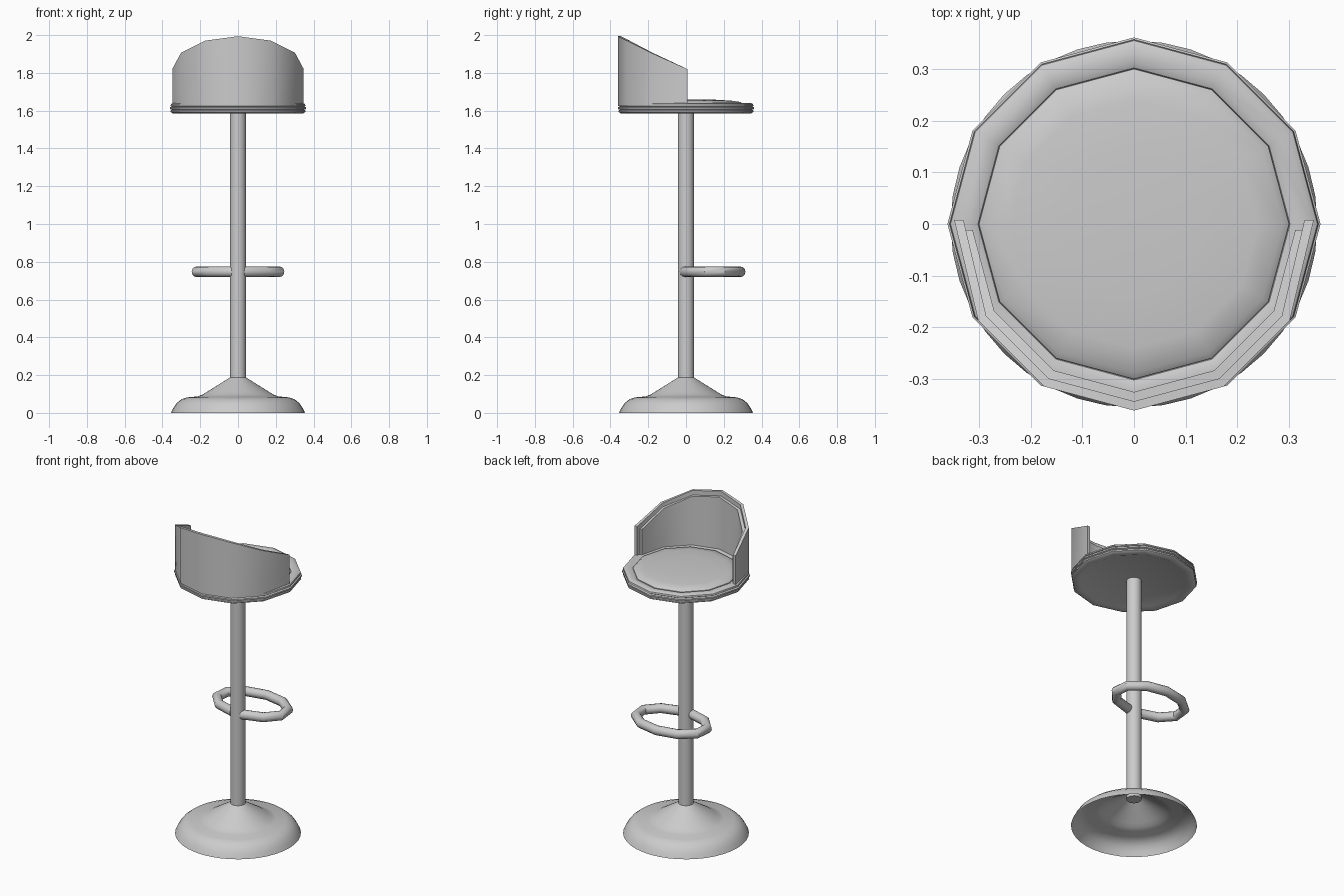
import bpy, bmesh, math
from mathutils import Vector

cube = bpy.data.objects.get("Cube")
if cube:
    bpy.data.objects.remove(cube)

grey = bpy.data.materials.new("plain grey")
grey.use_nodes = True
colour = (0.6, 0.6, 0.6, 1)
grey.diffuse_color = colour
grey.node_tree.nodes["Principled BSDF"].inputs["Base Color"].default_value = colour


def finish(name, bm, angle=35):
    bmesh.ops.remove_doubles(bm, verts=bm.verts, dist=0.0005)
    bmesh.ops.recalc_face_normals(bm, faces=bm.faces)
    mesh = bpy.data.meshes.new(name)
    bm.to_mesh(mesh)
    bm.free()
    mesh.materials.append(grey)
    obj = bpy.data.objects.new(name, mesh)
    bpy.context.collection.objects.link(obj)
    bpy.ops.object.select_all(action="DESELECT")
    obj.select_set(True)
    bpy.context.view_layer.objects.active = obj
    bpy.ops.object.shade_smooth_by_angle(angle=math.radians(angle))
    return obj


def lathe(name, profile, sides, angle=35):
    """Spin a radius/height profile around the z axis."""
    bm = bmesh.new()
    verts = [bm.verts.new((r, 0, z)) for r, z in profile]
    edges = [bm.edges.new(pair) for pair in zip(verts, verts[1:])]
    bmesh.ops.spin(bm, geom=verts + edges, cent=(0, 0, 0), axis=(0, 0, 1),
                   angle=math.tau, steps=sides, use_duplicate=False)
    return finish(name, bm, angle)


def loft(name, rings):
    """Skin a row of closed cross-sections and cap both ends."""
    bm = bmesh.new()
    rows = [[bm.verts.new(p) for p in ring] for ring in rings]
    for a, b in zip(rows, rows[1:]):
        for i in range(len(a)):
            j = (i + 1) % len(a)
            bm.faces.new((a[i], a[j], b[j], b[i]))
    bm.faces.new(rows[0])
    bm.faces.new(rows[-1][::-1])
    return finish(name, bm)


# Hollow flared base and the pole
lathe("base", [(0.355, 0), (0.343, 0.025), (0.325, 0.052), (0.30, 0.072), (0.27, 0.082),
               (0.215, 0.087), (0.19, 0.096), (0.165, 0.111), (0.042, 0.188)], 40, 50)
lathe("pole", [(0, 0.17), (0.043, 0.17), (0.043, 1.6), (0, 1.6)], 24)

# Foot ring: an oval tube whose open ends meet the pole
ring = []
count = 10
for k in range(count + 1):
    a = math.radians(-82 + 344 * k / count)
    centre = Vector((0.225 * math.cos(a), 0.14 + 0.147 * math.sin(a), 0.747))
    out = Vector((0.147 * math.cos(a), 0.225 * math.sin(a), 0)).normalized()
    ring.append([centre + 0.028 * (out * math.cos(t) + Vector((0, 0, math.sin(t))))
                 for t in (math.tau * s / 12 for s in range(12))])
loft("foot_ring", ring)

# Twelve-sided seat: ridged rim and a softly domed cushion
lathe("seat_rim", [(0, 1.592), (0.30, 1.592), (0.315, 1.586), (0.345, 1.586), (0.357, 1.593),
                   (0.357, 1.601), (0.350, 1.605), (0.361, 1.609), (0.361, 1.618),
                   (0.351, 1.622), (0.357, 1.626), (0.355, 1.635), (0.345, 1.641),
                   (0.315, 1.641), (0.302, 1.635), (0.295, 1.62)], 12)
lathe("seat_cushion", [(0.302, 1.62), (0.300, 1.637), (0.288, 1.646), (0.24, 1.653),
                       (0.14, 1.659), (0, 1.660)], 12)


def top_height(y):
    return 1.82 - 0.18 * y / 0.36


def back_wall(name, outer, inner, drop, start):
    """Half-round wall with a top that slopes up towards the back."""
    rings = []
    for k in range(7):
        a = math.pi + math.pi * k / 6
        section = []
        for r, up in ((outer, 0), (outer, 1), (inner, 1), (inner, 0)):
            x, y = r * math.cos(a), r * math.sin(a) - 0.013
            if k in (0, 6):
                y = start
            z = top_height(outer * math.sin(a)) - drop if up else 1.625
            section.append((x, y, z))
        rings.append(section)
    loft(name, rings)


# Backrest shell and the pad on its inner side
back_wall("backrest_shell", 0.348, 0.330, 0, 0.008)
back_wall("backrest_pad", 0.334, 0.312, 0.022, -0.012)
